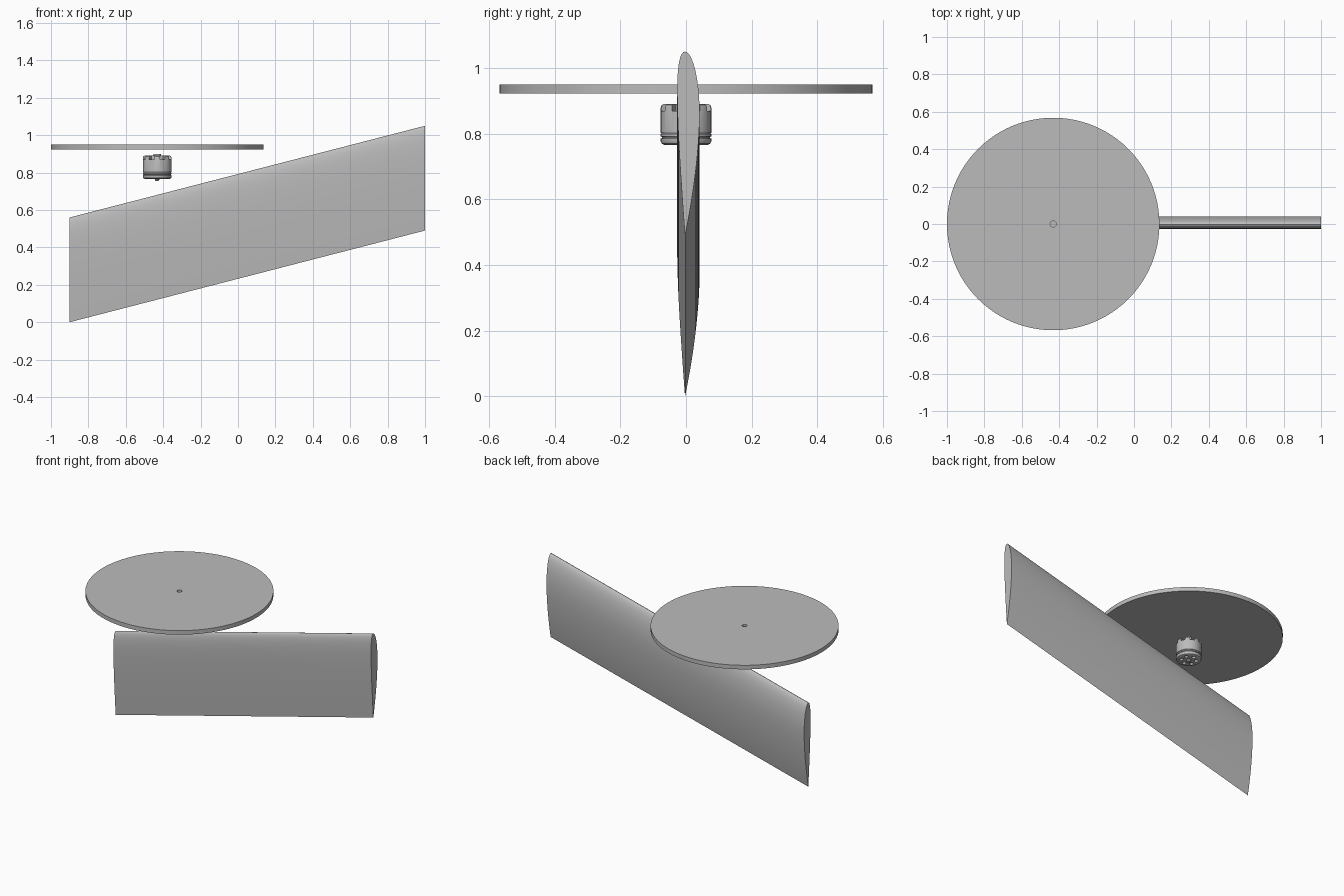
import bpy, bmesh, math
from mathutils import Matrix, Vector

cube = bpy.data.objects.get("Cube")
if cube:
    bpy.data.objects.remove(cube)

grey = bpy.data.materials.new("plain grey")
grey.use_nodes = True
grey.diffuse_color = (0.5, 0.5, 0.5, 1)
grey.node_tree.nodes["Principled BSDF"].inputs["Base Color"].default_value = (0.5, 0.5, 0.5, 1)

AXIS_X = -0.432


def finish(bm, name, smooth=True):
    bmesh.ops.recalc_face_normals(bm, faces=bm.faces)
    mesh = bpy.data.meshes.new(name)
    bm.to_mesh(mesh)
    bm.free()
    obj = bpy.data.objects.new(name, mesh)
    bpy.context.collection.objects.link(obj)
    mesh.materials.append(grey)
    if smooth:
        bpy.ops.object.select_all(action='DESELECT')
        obj.select_set(True)
        bpy.context.view_layer.objects.active = obj
        bpy.ops.object.shade_smooth_by_angle(angle=math.radians(30))
    return obj


def lathe(name, profile, steps=64):
    """Revolve (radius, z) points about the rotor axis; a closed profile makes a ring."""
    bm = bmesh.new()
    verts = [bm.verts.new((AXIS_X + r, 0, z)) for r, z in profile]
    edges = [bm.edges.new(p) for p in zip(verts, verts[1:] + verts[:1])]
    bmesh.ops.spin(bm, geom=verts + edges, cent=(AXIS_X, 0, 0), axis=(0, 0, 1),
                   angle=math.tau, steps=steps, use_duplicate=False)
    bmesh.ops.remove_doubles(bm, verts=bm.verts, dist=1e-5)
    return finish(bm, name)


def cut(target, cutter):
    mod = target.modifiers.new("cut", 'BOOLEAN')
    mod.operation = 'DIFFERENCE'
    mod.solver = 'EXACT'
    mod.object = cutter
    cutter.hide_render = True
    cutter.hide_viewport = True
    cutter.display_type = 'WIRE'


# Wing: cambered aerofoil with its nose up, swept so both ends stay upright
def aerofoil(chord, n=28, camber=0.02, peak=0.4, thick=0.12):
    def point(t, side):
        half = 5 * thick * (0.2969 * t ** 0.5 - 0.126 * t - 0.3516 * t ** 2
                            + 0.2843 * t ** 3 - 0.1036 * t ** 4)
        p = peak if t < peak else 1 - peak
        mid = camber / p ** 2 * ((1 - 2 * peak if t >= peak else 0) + 2 * peak * t - t * t)
        return chord * (mid + side * half) - 0.003, chord * (1 - t)
    ts = [(1 - math.cos(math.pi * i / n)) / 2 for i in range(n + 1)]
    return [point(t, 1) for t in ts] + [point(t, -1) for t in ts[-2:0:-1]]


section = aerofoil(0.56)
bm = bmesh.new()
ends = [[bm.verts.new((x, y, z + lift)) for y, z in section]
        for x, lift in ((-0.9, 0), (1.0, 0.49))]
for i in range(len(section)):
    j = (i + 1) % len(section)
    bm.faces.new((ends[0][i], ends[0][j], ends[1][j], ends[1][i]))
for end in ends:
    bm.faces.new(end)
finish(bm, "swept_wing")

# Rotor disc with a small centre hole
lathe("rotor_disc", [(0.016, 0.923), (0.568, 0.923), (0.568, 0.95), (0.016, 0.95)], 96)

# Motor bell: open-topped can with a rounded shoulder
bell = lathe("motor_bell", [(0.01, 0.802), (0.077, 0.802), (0.077, 0.88), (0.074, 0.887),
                            (0.068, 0.89), (0.022, 0.89), (0.02, 0.9), (0.01, 0.9)])

# Motor base: grooved rings below the bell
base = lathe("motor_base", [(0.01, 0.768), (0.066, 0.766), (0.074, 0.77), (0.077, 0.776),
                            (0.077, 0.785), (0.073, 0.787), (0.073, 0.79), (0.077, 0.792),
                            (0.077, 0.799), (0.074, 0.802), (0.01, 0.802)])

# Shaft and its lower tip
lathe("motor_shaft", [(0, 0.756), (0.008, 0.756), (0.013, 0.762), (0.013, 0.77),
                      (0.011, 0.77), (0.011, 0.898), (0, 0.898)], 32)


# Cooling slots around the bell rim and mounting holes under the base
def ring_of(name, count, radius, z, build):
    bm = bmesh.new()
    for i in range(count):
        turn = Matrix.Rotation(math.tau * (i + 0.5) / count, 4, 'Z')
        build(bm, Matrix.Translation((AXIS_X, 0, z)) @ turn @ Matrix.Translation((radius, 0, 0)))
    return finish(bm, name, False)


def slot(bm, place):
    size = Matrix.Diagonal((0.04, 0.03, 0.04, 1))
    bmesh.ops.create_cube(bm, size=1, matrix=place @ size)


def bore(bm, place):
    bmesh.ops.create_cone(bm, cap_ends=True, segments=20, radius1=0.012, radius2=0.012,
                          depth=0.04, matrix=place)


cut(bell, ring_of("rim_slot_cutter", 8, 0.064, 0.889, slot))
cut(base, ring_of("base_hole_cutter", 6, 0.045, 0.766, bore))
